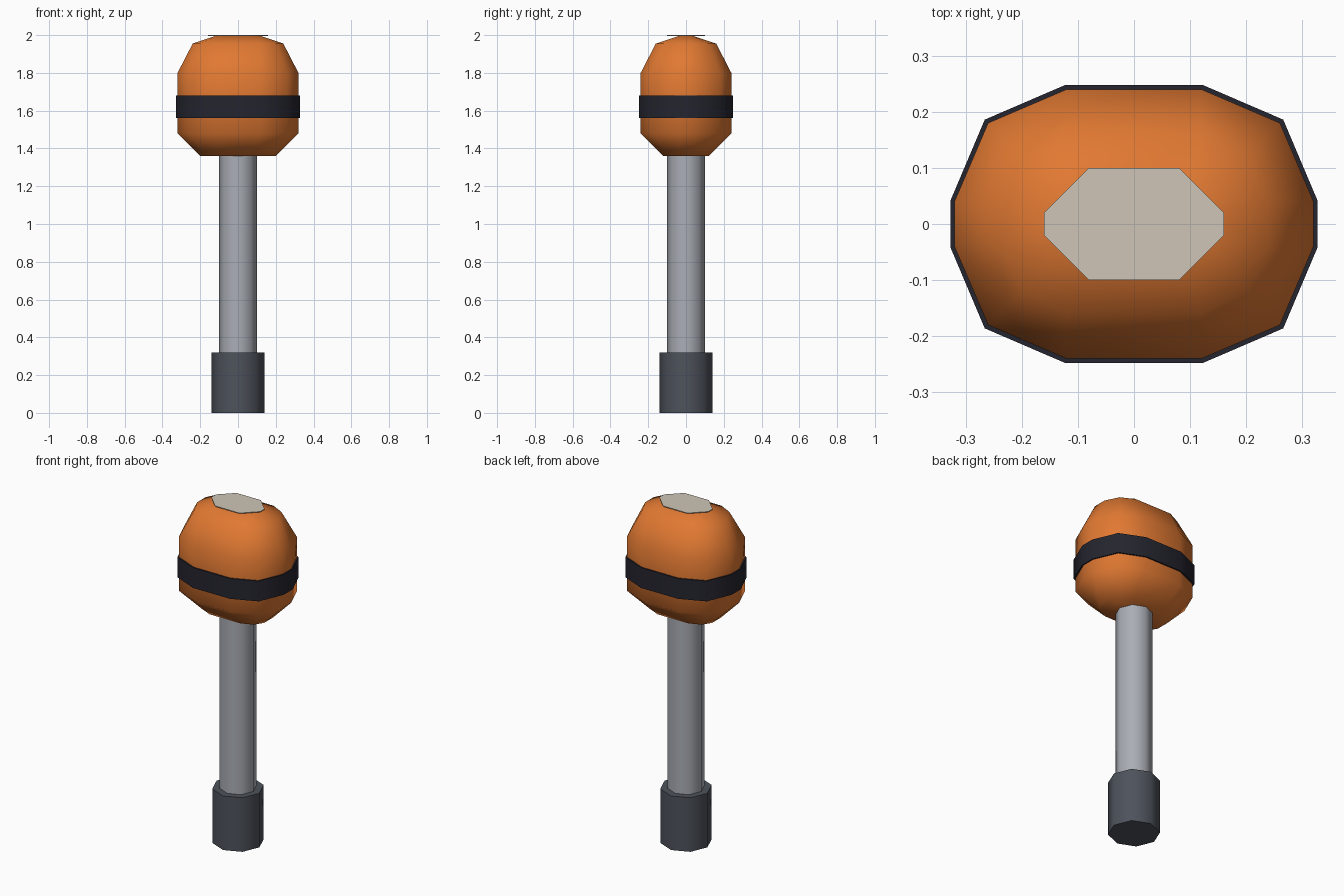
import bpy, bmesh, math

if "Cube" in bpy.data.objects:
    bpy.data.objects.remove(bpy.data.objects["Cube"])


def material(name, rgb):
    m = bpy.data.materials.new(name)
    m.diffuse_color = (*rgb, 1.0)
    m.use_nodes = True
    m.node_tree.nodes["Principled BSDF"].inputs["Base Color"].default_value = m.diffuse_color
    return m


ORANGE = material("orange", (0.75, 0.19, 0.032))
BLACK = material("band black", (0.018, 0.018, 0.028))
STEEL = material("steel grey", (0.40, 0.42, 0.46))
GRIP = material("dark grey", (0.075, 0.085, 0.105))
CREAM = material("cream", (0.62, 0.56, 0.47))


def mirrored(quarter):
    """Full outline from corner points listed from the y side to the x side."""
    q = list(quarter)
    r = q[::-1]
    return (r + [(-x, y) for x, y in q]
            + [(-x, -y) for x, y in r] + [(x, -y) for x, y in q])


def loft(name, sections, mat):
    """Closed solid through stacked outlines: [(z, points), ...]"""
    bm = bmesh.new()
    rings = [[bm.verts.new((x, y, z)) for x, y in pts] for z, pts in sections]
    n = len(rings[0])
    for a, b in zip(rings, rings[1:]):
        for i in range(n):
            j = (i + 1) % n
            bm.faces.new((a[i], a[j], b[j], b[i]))
    bm.faces.new(rings[0][::-1])
    bm.faces.new(rings[-1])
    bmesh.ops.recalc_face_normals(bm, faces=bm.faces)
    mesh = bpy.data.meshes.new(name)
    bm.to_mesh(mesh)
    bm.free()
    mesh.materials.append(mat)
    ob = bpy.data.objects.new(name, mesh)
    bpy.context.collection.objects.link(ob)
    bpy.ops.object.select_all(action='DESELECT')
    ob.select_set(True)
    bpy.context.view_layer.objects.active = ob
    bpy.ops.object.shade_smooth_by_angle(angle=math.radians(50))
    return ob


def octagon(r):
    return [(r * math.cos(i * math.pi / 4), r * math.sin(i * math.pi / 4))
            for i in range(8)]


# handle: grip and shaft
loft("grip", [(0, octagon(0.14)), (0.32, octagon(0.14))], GRIP)
loft("shaft", [(0.30, octagon(0.10)), (1.40, octagon(0.10))], STEEL)

# rounded head
wide = mirrored([(0.12, 0.24), (0.26, 0.18), (0.32, 0.04)])
loft("head", [
    (1.36, mirrored([(0.10, 0.12), (0.17, 0.09), (0.20, 0.04)])),
    (1.48, wide),
    (1.80, wide),
    (1.955, mirrored([(0.12, 0.16), (0.20, 0.12), (0.24, 0.04)])),
    (1.995, mirrored([(0.09, 0.04), (0.11, 0.035), (0.12, 0.02)])),
], ORANGE)

# band around the head
belt = mirrored([(0.122, 0.248), (0.266, 0.186), (0.327, 0.042)])
loft("head_band", [(1.56, belt), (1.68, belt)], BLACK)

# thin plate on top
plate = mirrored([(0.08, 0.10), (0.16, 0.02)])
loft("top_plate", [(1.996, plate), (2.0, plate)], CREAM)
